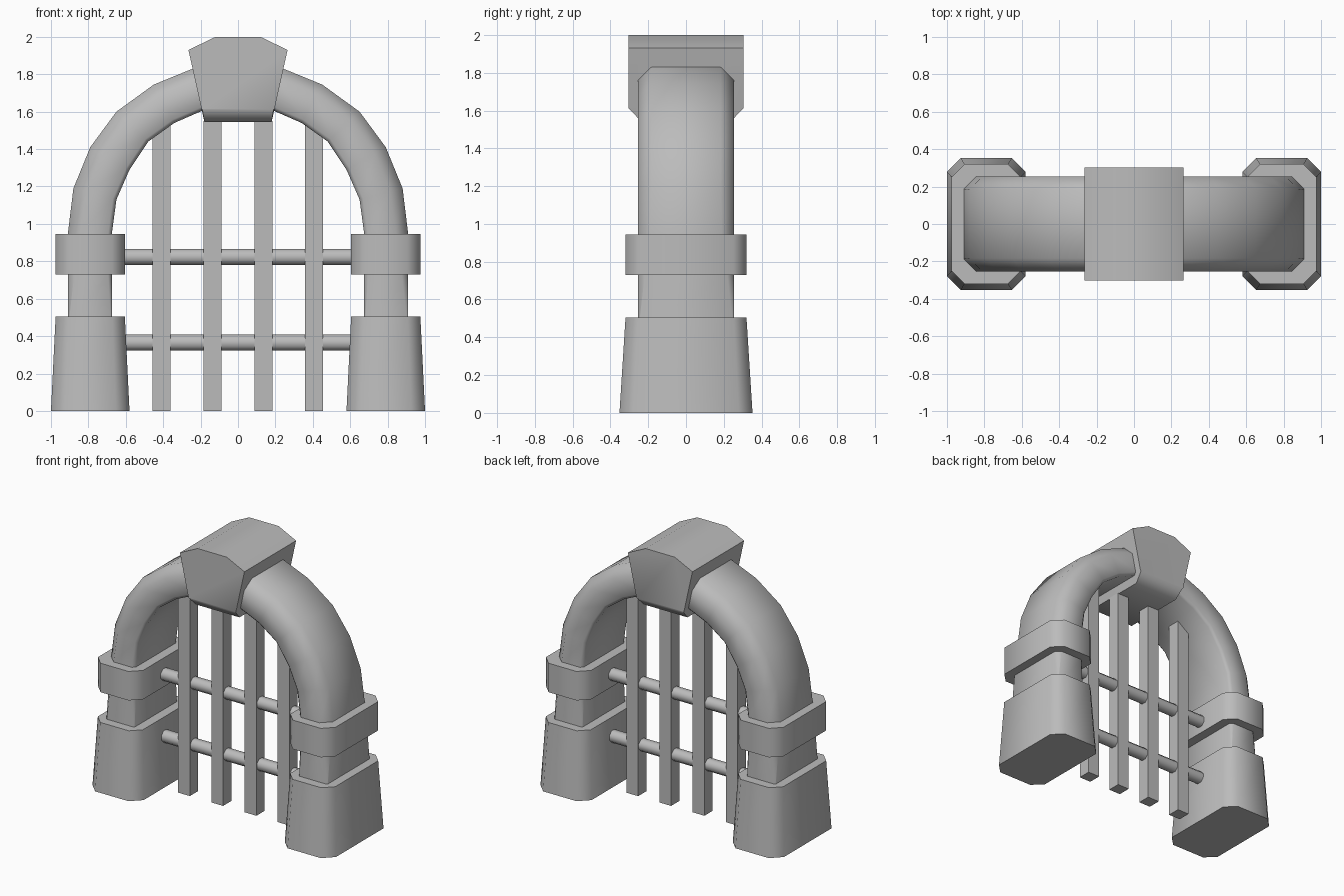
import bpy, bmesh, math
from mathutils import Vector

if "Cube" in bpy.data.objects:
    bpy.data.objects.remove(bpy.data.objects["Cube"])

stone = bpy.data.materials.new("grey_stone")
stone.diffuse_color = (0.5, 0.5, 0.5, 1)
stone.use_nodes = True
stone.node_tree.nodes["Principled BSDF"].inputs["Base Color"].default_value = stone.diffuse_color


def loft(name, rings, angle=50):
    """Skin a list of equal-length vertex rings and cap both ends."""
    bm = bmesh.new()
    loops = [[bm.verts.new(p) for p in ring] for ring in rings]
    n = len(loops[0])
    for a, b in zip(loops, loops[1:]):
        for i in range(n):
            j = (i + 1) % n
            bm.faces.new((a[i], a[j], b[j], b[i]))
    bm.faces.new(loops[0])
    bm.faces.new(loops[-1])
    bmesh.ops.recalc_face_normals(bm, faces=bm.faces)
    me = bpy.data.meshes.new(name)
    bm.to_mesh(me)
    bm.free()
    me.materials.append(stone)
    ob = bpy.data.objects.new(name, me)
    bpy.context.collection.objects.link(ob)
    bpy.ops.object.select_all(action='DESELECT')
    ob.select_set(True)
    bpy.context.view_layer.objects.active = ob
    bpy.ops.object.shade_smooth_by_angle(angle=math.radians(angle))
    return ob


def octagon(cx, hx, hy, c, z):
    """Rectangle with cut corners at height z."""
    pts = [(hx, -hy + c), (hx, hy - c), (hx - c, hy), (-hx + c, hy),
           (-hx, hy - c), (-hx, -hy + c), (-hx + c, -hy), (hx - c, -hy)]
    return [(cx + x, y, z) for x, y in pts]


def box(name, cx, hx, hy, z0, z1):
    pts = [(cx - hx, -hy), (cx + hx, -hy), (cx + hx, hy), (cx - hx, hy)]
    return loft(name, [[(x, y, z) for x, y in pts] for z in (z0, z1)])


# Pillar bases and collars
for side, s in (("left", -1), ("right", 1)):
    loft(side + "_base", [octagon(s * 0.79, 0.21, 0.352, 0.073, 0),
                          octagon(s * 0.79, 0.185, 0.32, 0.068, 0.505)])
    loft(side + "_collar", [octagon(s * 0.79, 0.185, 0.32, 0.07, 0.73),
                            octagon(s * 0.79, 0.185, 0.32, 0.07, 0.945)])


# Arch: outer x, z, inner x, z, outer corner cut, for the right half
def arch_ring(ox, oz, ix, iz, cut, hy=0.253):
    o, i = Vector((ox, 0, oz)), Vector((ix, 0, iz))
    d = (i - o).normalized()
    y = Vector((0, 1, 0))
    ci = min(cut, 0.02)
    return [o + y * (cut - hy), o + y * (hy - cut), o + d * cut + y * hy,
            i - d * ci + y * hy, i + y * (hy - ci), i + y * (ci - hy),
            i - d * ci - y * hy, o + d * cut - y * hy]


half = [(0.91, 0.45, 0.675, 0.45, 0.004), (0.91, 0.73, 0.675, 0.73, 0.035),
        (0.91, 0.945, 0.675, 0.945, 0.065), (0.88, 1.19, 0.65, 1.13, 0.07),
        (0.79, 1.41, 0.58, 1.29, 0.07), (0.65, 1.60, 0.48, 1.44, 0.07),
        (0.45, 1.745, 0.34, 1.54, 0.07), (0.23, 1.835, 0.18, 1.61, 0.07)]
mirrored = [(-a, b, -c, d, e) for a, b, c, d, e in reversed(half)]
loft("arch", [arch_ring(*r) for r in half + [(0, 1.87, 0, 1.64, 0.07)] + mirrored])

# Keystone: wedge profile, bevelled along its lower front and back edges
wedge = [(-0.18, 1.545), (0.18, 1.545), (0.195, 1.615), (0.265, 1.93),
         (0.12, 2.0), (-0.12, 2.0), (-0.265, 1.93), (-0.195, 1.615)]
ends = [(x, max(z, 1.615)) for x, z in wedge]
ends[0], ends[1] = (-0.19, 1.612), (0.19, 1.612)
rings = []
for y, prof in ((-0.303, ends), (-0.24, wedge), (0.24, wedge), (0.303, ends)):
    rings.append([(x, y, z) for x, z in prof])
loft("keystone", rings)

# Gate: square uprights and rounded crossbars
for k, x in enumerate((-0.41, -0.137, 0.137, 0.407)):
    box(f"upright_bar_{k + 1}", x, 0.048, 0.048, 0, 1.55)
for k, z in enumerate((0.365, 0.823)):
    rings = []
    for x in (-0.65, 0.65):
        rings.append([(x, 0.046 * math.cos(a), z + 0.046 * math.sin(a))
                      for a in (math.tau * (i + 0.5) / 8 for i in range(8))])
    loft(f"crossbar_{k + 1}", rings)
